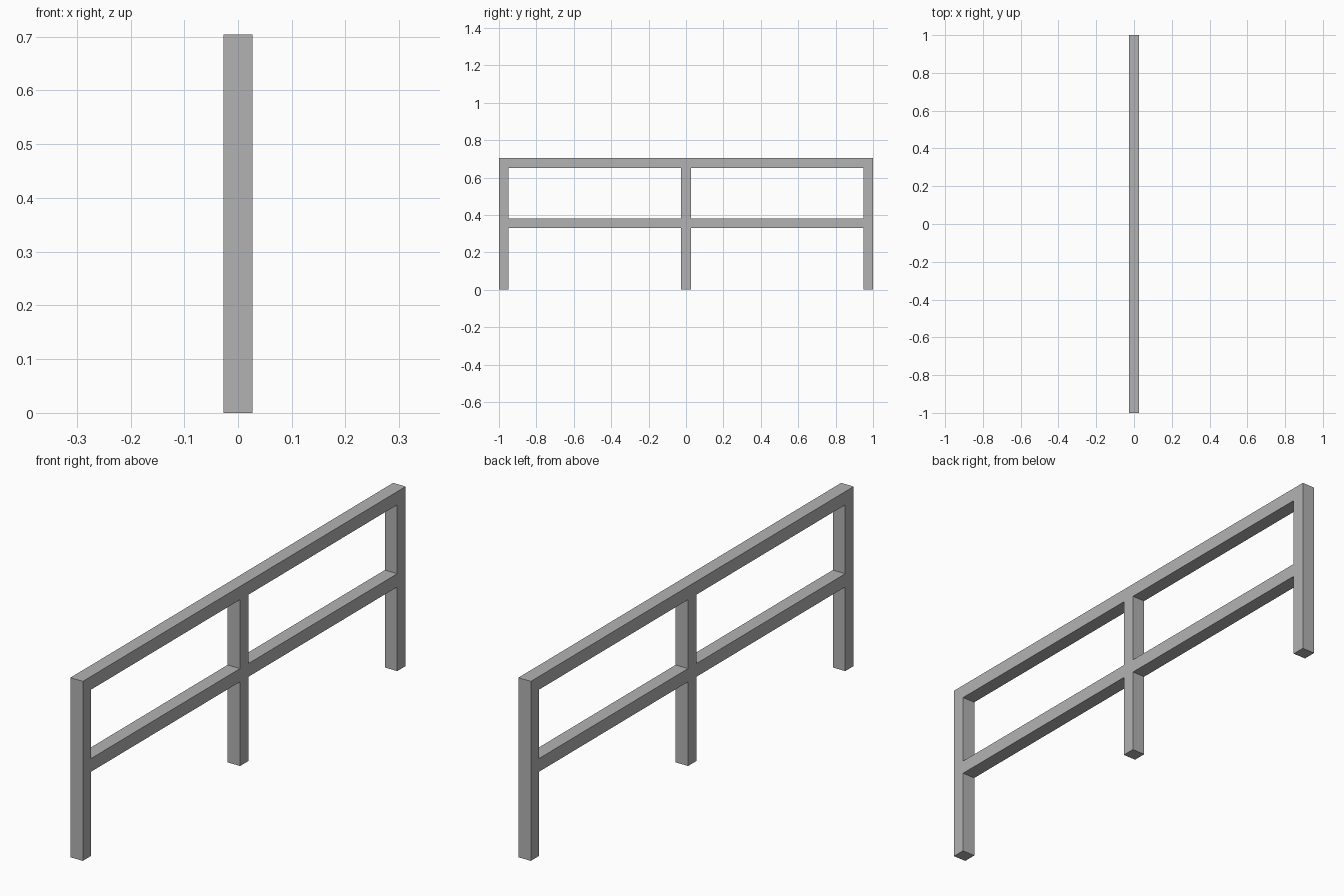
import bpy
import bmesh

# Remove the default cube
cube = bpy.data.objects.get("Cube")
if cube:
    bpy.data.objects.remove(cube, do_unlink=True)

# Flat grey material
GREY = (0.45, 0.45, 0.45, 1.0)
mat = bpy.data.materials.new("grey_metal")
mat.use_nodes = True
mat.diffuse_color = GREY
mat.node_tree.nodes["Principled BSDF"].inputs["Base Color"].default_value = GREY

# Bar thickness and layout
BAR = 0.052
DEPTH = 0.054
HEIGHT = 0.704
MID = 0.356
h = BAR / 2
posts = [(-1, -1 + BAR), (-h, h), (1 - BAR, 1)]
rails = [(MID - h, MID + h), (HEIGHT - BAR, HEIGHT)]
ys = [y for post in posts for y in post]
zs = [0] + [z for rail in rails for z in rail]

# Side profile: cells lying in a post or a rail, so the joints are seamless
bm = bmesh.new()
grid = [[bm.verts.new((-DEPTH / 2, y, z)) for z in zs] for y in ys]
for i in range(len(ys) - 1):
    for j in range(len(zs) - 1):
        in_post = i % 2 == 0
        in_rail = j % 2 == 1
        if in_post or in_rail:
            bm.faces.new((grid[i][j], grid[i][j + 1],
                          grid[i + 1][j + 1], grid[i + 1][j]))

# Give the frame its thickness
result = bmesh.ops.extrude_face_region(bm, geom=bm.faces[:], use_keep_orig=True)
moved = [g for g in result["geom"] if isinstance(g, bmesh.types.BMVert)]
bmesh.ops.translate(bm, verts=moved, vec=(DEPTH, 0, 0))
bmesh.ops.recalc_face_normals(bm, faces=bm.faces[:])

mesh = bpy.data.meshes.new("railing_frame")
bm.to_mesh(mesh)
bm.free()
mesh.materials.append(mat)
frame = bpy.data.objects.new("railing_frame", mesh)
bpy.context.collection.objects.link(frame)
